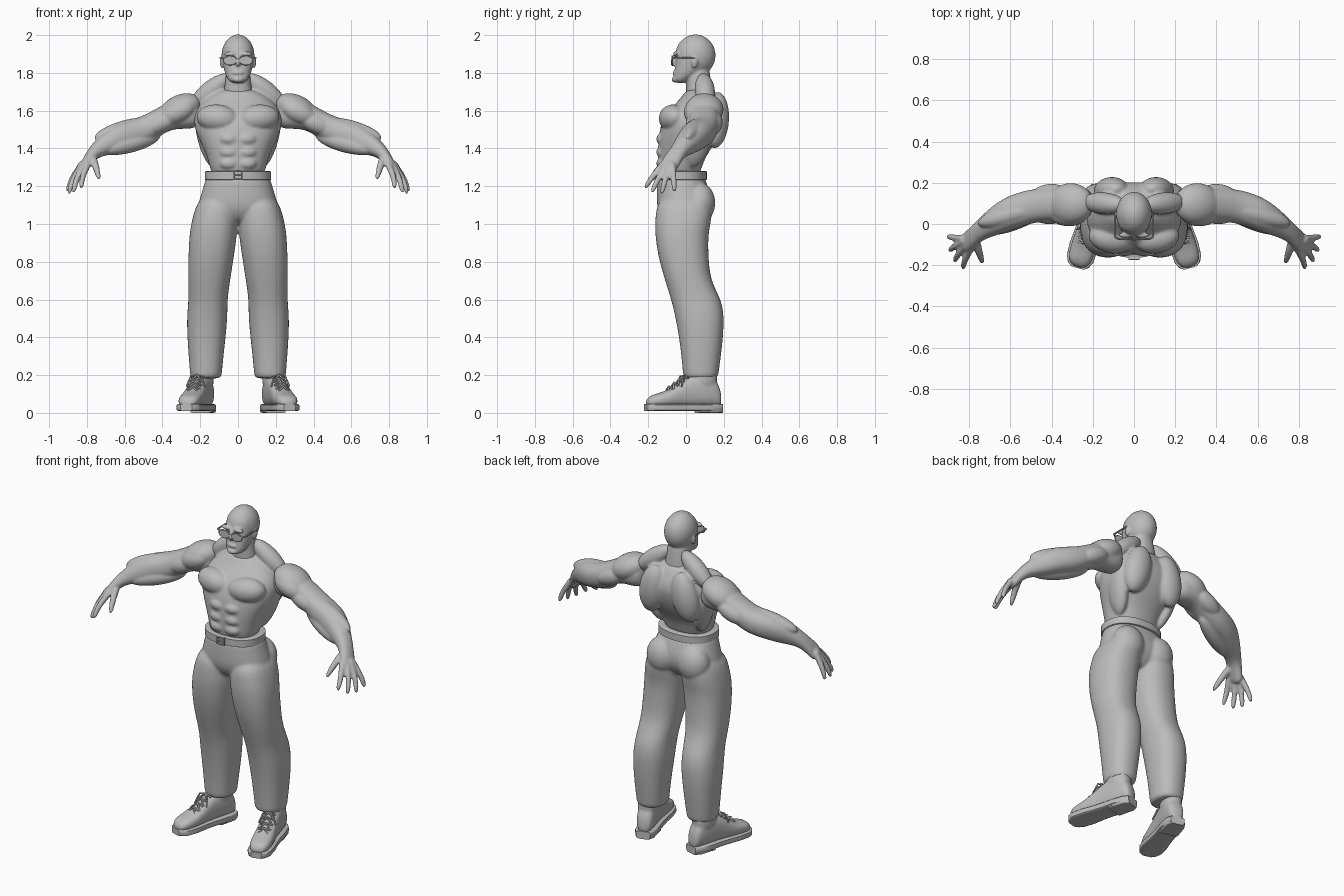
import bpy, bmesh, math
from mathutils import Vector

if "Cube" in bpy.data.objects:
    bpy.data.objects.remove(bpy.data.objects["Cube"])

GREY = (0.5, 0.5, 0.5, 1)
material = bpy.data.materials.new("plain grey")
material.use_nodes = True
material.diffuse_color = GREY
material.node_tree.nodes["Principled BSDF"].inputs["Base Color"].default_value = GREY
RIGHTWARD, BACK, UP = Vector((1, 0, 0)), Vector((0, 1, 0)), Vector((0, 0, 1))


def loft(mesh, rows, power=2.3, axes=None, segments=20):
    """Closed skin through rows of (centre, first radius, second radius)."""
    rings = []
    last = len(rows) - 1
    for index, (centre, first, second) in enumerate(rows):
        if axes:
            across, along = axes
        else:
            ahead = Vector(rows[min(index + 1, last)][0])
            behind = Vector(rows[max(index - 1, 0)][0])
            tangent = (ahead - behind).normalized()
            guide = UP if abs(tangent.y) > 0.9 else BACK
            across = (guide - tangent * guide.dot(tangent)).normalized()
            along = tangent.cross(across)
        ring = []
        for step in range(segments):
            angle = math.tau * step / segments
            cosine, sine = math.cos(angle), math.sin(angle)
            u = math.copysign(abs(cosine) ** (2 / power), cosine) * first
            v = math.copysign(abs(sine) ** (2 / power), sine) * second
            ring.append(mesh.verts.new(Vector(centre) + across * u + along * v))
        rings.append(ring)
    for lower, upper in zip(rings, rings[1:]):
        for step in range(segments):
            following = (step + 1) % segments
            mesh.faces.new((lower[step], lower[following], upper[following], upper[step]))
    mesh.faces.new(rings[0][::-1])
    mesh.faces.new(rings[-1])


def stack(mesh, rows, middle=lambda z: 0):
    """Upright skin through rows of (height, half width, front, back)."""
    loft(mesh, [((middle(z), (front + back) / 2, z), (back - front) / 2, width)
                for z, width, front, back in rows], axes=(BACK, RIGHTWARD))


def muscle(mesh, start, end, thickness, breadth=None, steps=8):
    """Spindle between two points."""
    rows = []
    for step in range(steps + 1):
        angle = math.pi * (0.04 + 0.92 * step / steps)
        swell = math.sin(angle)
        centre = Vector(start).lerp(Vector(end), (1 - math.cos(angle)) / 2)
        rows.append((centre, thickness * swell, (breadth or thickness) * swell))
    loft(mesh, rows, power=2)


def rod(mesh, points, start_radius, end_radius=None):
    taper = ((end_radius or start_radius) - start_radius) / (len(points) - 1)
    radii = [start_radius + taper * index for index in range(len(points))]
    loft(mesh, [(point, r, r) for point, r in zip(points, radii)], power=2, segments=10)


def finish(name, mesh, voxel=None, mirror=True, smoothing=4):
    """Make the object; a voxel size blends its pieces into one soft skin."""
    bmesh.ops.recalc_face_normals(mesh, faces=mesh.faces)
    data = bpy.data.meshes.new(name)
    mesh.to_mesh(data)
    mesh.free()
    data.materials.append(material)
    part = bpy.data.objects.new(name, data)
    bpy.context.collection.objects.link(part)
    if mirror:
        part.modifiers.new("mirror", 'MIRROR').use_mirror_merge = False
    if voxel:
        rounding = part.modifiers.new("rounding", 'SUBSURF')
        rounding.levels = rounding.render_levels = 2
        blend = part.modifiers.new("blend", 'REMESH')
        blend.mode, blend.voxel_size, blend.use_smooth_shade = 'VOXEL', voxel, True
        soften = part.modifiers.new("soften", 'SMOOTH')
        soften.factor, soften.iterations = 0.5, smoothing
    else:
        bpy.context.view_layer.objects.active = part
        part.select_set(True)
        bpy.ops.object.shade_smooth_by_angle(angle=math.radians(35))
        part.select_set(False)


# Torso in a tight vest: trunk, chest, sides, shoulder blades, neck slope, abdomen
torso = bmesh.new()
stack(torso, [(1.22, .14, -.14, .07), (1.34, .155, -.15, .09), (1.43, .2, -.15, .16),
              (1.52, .24, -.14, .2), (1.6, .23, -.1, .21), (1.67, .17, -.02, .17), (1.72, .08, 0, .14)])
muscle(torso, start=(0, -.09, 1.55), end=(.22, -.05, 1.57), thickness=.075)
muscle(torso, start=(.21, .1, 1.6), end=(.13, .03, 1.3), thickness=.07, breadth=.045)
muscle(torso, start=(.08, .17, 1.7), end=(.14, .15, 1.4), thickness=.07, breadth=.085)
muscle(torso, start=(.04, .09, 1.79), end=(.25, .11, 1.62), thickness=.055)
for height in (1.45, 1.38, 1.32):
    muscle(torso, start=(0, -.13, height), end=(.1, -.12, height), thickness=.033)
finish("vest_torso", torso, voxel=.008)

# Arms: joints first, then the muscles placed between them
shoulder, elbow = Vector((.29, .1, 1.59)), Vector((.5, .09, 1.49))
forearm, wrist = Vector((.61, .05, 1.47)), Vector((.76, -.04, 1.385))
palm, knuckles = Vector((.8, -.08, 1.33)), Vector((.83, -.105, 1.275))
arms = bmesh.new()
loft(arms, [(shoulder - RIGHTWARD * .1, .07, .08), (shoulder, .085, .09),
            (shoulder.lerp(elbow, .45) + UP * .02, .08, .065), (elbow, .083, .072), (forearm, .082, .08),
            (forearm.lerp(wrist, .55), .062, .062), (wrist, .043, .036), (palm, .05, .027), (knuckles, .046, .02)])
deltoid_end = shoulder.lerp(elbow, .6) + UP * .02
muscle(arms, shoulder + UP * .07 - RIGHTWARD * .09, deltoid_end, thickness=.105, breadth=.08)
muscle(arms, shoulder + UP * .04 - (RIGHTWARD + BACK) * .06, deltoid_end - BACK * .04, thickness=.06)
for sideways in (-BACK * .05, BACK * .055):
    muscle(arms, shoulder.lerp(elbow, .15) + sideways, elbow + sideways * .8, thickness=.052)
muscle(arms, elbow + UP * .055 - RIGHTWARD * .06, wrist + UP * .07 + BACK * .04, thickness=.05)
muscle(arms, elbow - UP * .02 - RIGHTWARD * .09, wrist - RIGHTWARD * .04, thickness=.05)

# Four fingers fanned from index to little, then the thumb
for finger in range(4):
    fan = finger / 3
    arch = math.sin(math.pi * fan)
    base = Vector((.8, -.135, 1.3)).lerp(Vector((.843, -.07, 1.29)), fan) + RIGHTWARD * .01 * arch
    tip = Vector((.83, -.22, 1.185)).lerp(Vector((.905, -.06, 1.165)), fan)
    tip += (RIGHTWARD - BACK - UP) * .02 * arch
    joint = base.lerp(tip, .5) + (RIGHTWARD + UP) * .01
    rod(arms, [base.lerp(tip, -.3), base, joint, tip], start_radius=.02, end_radius=.014)
rod(arms, [(.775, -.06, 1.36), (.757, -.125, 1.32), (.733, -.195, 1.23)], start_radius=.026, end_radius=.014)
finish("arms", arms, voxel=.007, smoothing=3)

# Head and neck
head = bmesh.new()
stack(head, [(1.62, .09, 0, .15), (1.7, .075, 0, .14), (1.78, .065, 0, .13), (1.85, .06, 0, .12)])
muscle(head, start=(0, .05, 1.78), end=(0, .05, 2.005), thickness=.11, breadth=.09)
stack(head, [(1.745, .035, -.065, 0), (1.77, .06, -.068, .03), (1.83, .08, -.058, .12),
             (1.9, .086, -.055, .14), (1.95, .078, -.045, .14), (1.98, .05, -.01, .1)])
brow, nose_tip, ear = Vector((0, -.054, 1.9)), Vector((0, -.074, 1.835)), Vector((.085, .045, 1.89))
muscle(head, brow, brow + RIGHTWARD * .075, thickness=.014)
muscle(head, brow, nose_tip, thickness=.016)
muscle(head, ear, ear - UP * .065, thickness=.018, breadth=.012)
for drop, size in ((.035, .011), (.07, .016)):
    centre = nose_tip - UP * drop + BACK * .013
    muscle(head, centre - RIGHTWARD * .03, centre + RIGHTWARD * .03, thickness=size)
finish("head", head, voxel=.006, smoothing=3)

# Glasses: flat lenses, rims, bridge and side bars
glasses = bmesh.new()
lens = Vector((.042, -.073, 1.866))
loft(glasses, [(lens + BACK * depth, .021, .033) for depth in (-.003, .003)], axes=(UP, RIGHTWARD))
angles = [math.tau * step / 16 for step in range(17)]
rim = [lens + RIGHTWARD * .035 * math.cos(a) + UP * .023 * math.sin(a) for a in angles]
for start, end in zip(rim, rim[1:]):
    rod(glasses, [start, end], start_radius=.004)
hinge = Vector((.093, -.063, 1.88))
rod(glasses, [rim[7], rim[7] - RIGHTWARD * .02], start_radius=.004)
rod(glasses, [rim[1], hinge], start_radius=.005)
rod(glasses, [hinge, hinge + BACK * .11], start_radius=.005)
finish("glasses", glasses)

# Trousers: hips, seat and legs that spread towards the hem
trousers = bmesh.new()
stack(trousers, [(1.27, .165, -.15, .09), (1.22, .178, -.155, .11), (1.15, .2, -.158, .135),
                 (1.08, .22, -.155, .13), (1.02, .18, -.12, .09), (1, .13, -.07, .06)])
stack(trousers, [(1.16, .1, -.15, .14), (1.03, .122, -.165, .14), (.95, .128, -.166, .118),
                 (.83, .122, -.15, .12), (.7, .112, -.112, .13), (.6, .103, -.08, .19), (.5, .11, -.055, .205),
                 (.35, .098, -.03, .193), (.2, .084, -.016, .172), (.18, .083, -.015, .17)],
      middle=lambda z: .17 - .07 * (z - .2) ** 2)
muscle(trousers, start=(.1, .075, 1.22), end=(.11, .07, 1), thickness=.085, breadth=.1)
finish("trousers", trousers, voxel=.009)

# Belt and buckle
belt = bmesh.new()
loft(belt, [((0, -.027, z), .137 - inset, .175 - inset)
            for z, inset in ((1.232, .006), (1.235, 0), (1.277, 0), (1.28, .006), (1.28, .04))],
     axes=(BACK, RIGHTWARD), segments=48)
finish("belt", belt, mirror=False)
buckle = bmesh.new()
middle = Vector((0, -.167, 1.257))
for offset in (-UP * .021, UP * 0, UP * .021):
    loft(buckle, [(middle + offset + RIGHTWARD * x, .007, .004) for x in (-.025, .025)], power=6, axes=(BACK, UP))
for offset in (-RIGHTWARD * .023, RIGHTWARD * .023):
    loft(buckle, [(middle + offset + UP * z, .007, .004) for z in (-.023, .023)], power=6, axes=(BACK, RIGHTWARD))
finish("buckle", buckle, mirror=False)

# Boots with the toes turned out, measured from the heel forward
heel, forward = Vector((.163, .185, 0)), Vector((.11, -.395, 0)).normalized()
outward = UP.cross(forward)


def on_foot(distance, sideways, height):
    return heel + forward * distance + outward * sideways + UP * height


def shoe_skin(mesh, rows, power):
    """Skin through rows of (distance, half width, bottom, top)."""
    loft(mesh, [(on_foot(distance, 0, (low + high) / 2), (high - low) / 2, width)
                for distance, width, low, high in rows], power, axes=(UP, outward))


SHAPE = [(0, .035, .1), (.03, .05, .19), (.1, .056, .21), (.17, .054, .2), (.23, .056, .16),
         (.3, .063, .115), (.365, .06, .1), (.395, .045, .085), (.41, .024, .065)]
boots = bmesh.new()
shoe_skin(boots, [(distance, width, .03, top) for distance, width, top in SHAPE], power=2.5)
loft(boots, [(on_foot(.095, 0, z), .072, .058) for z in (.12, .18, .24)], axes=(forward, outward))
finish("boots", boots, voxel=.008, smoothing=3)

soles = bmesh.new()
shoe_skin(soles, [(distance * 1.01, width + .007, .01, .047) for distance, width, top in SHAPE], power=7)
shoe_skin(soles, [(distance, width, 0, .04) for distance, width in ((0, .038), (.03, .056), (.13, .06))], power=7)
finish("soles", soles)

# Crossed laces down the instep, with a bow on top
laces = bmesh.new()
for sign in (-1, 1):
    for row in range(4):
        distance, height = .19 + .028 * row, .2 - .02 * row
        rod(laces, [on_foot(distance, -sign * .035, height - .016), on_foot(distance + .012, 0, height),
                    on_foot(distance + .025, sign * .035, height - .034)], start_radius=.0055)
    rod(laces, [on_foot(.2, 0, .195), on_foot(.215, sign * .03, .195), on_foot(.23, sign * .05, .14)],
        start_radius=.005)
finish("laces", laces)
